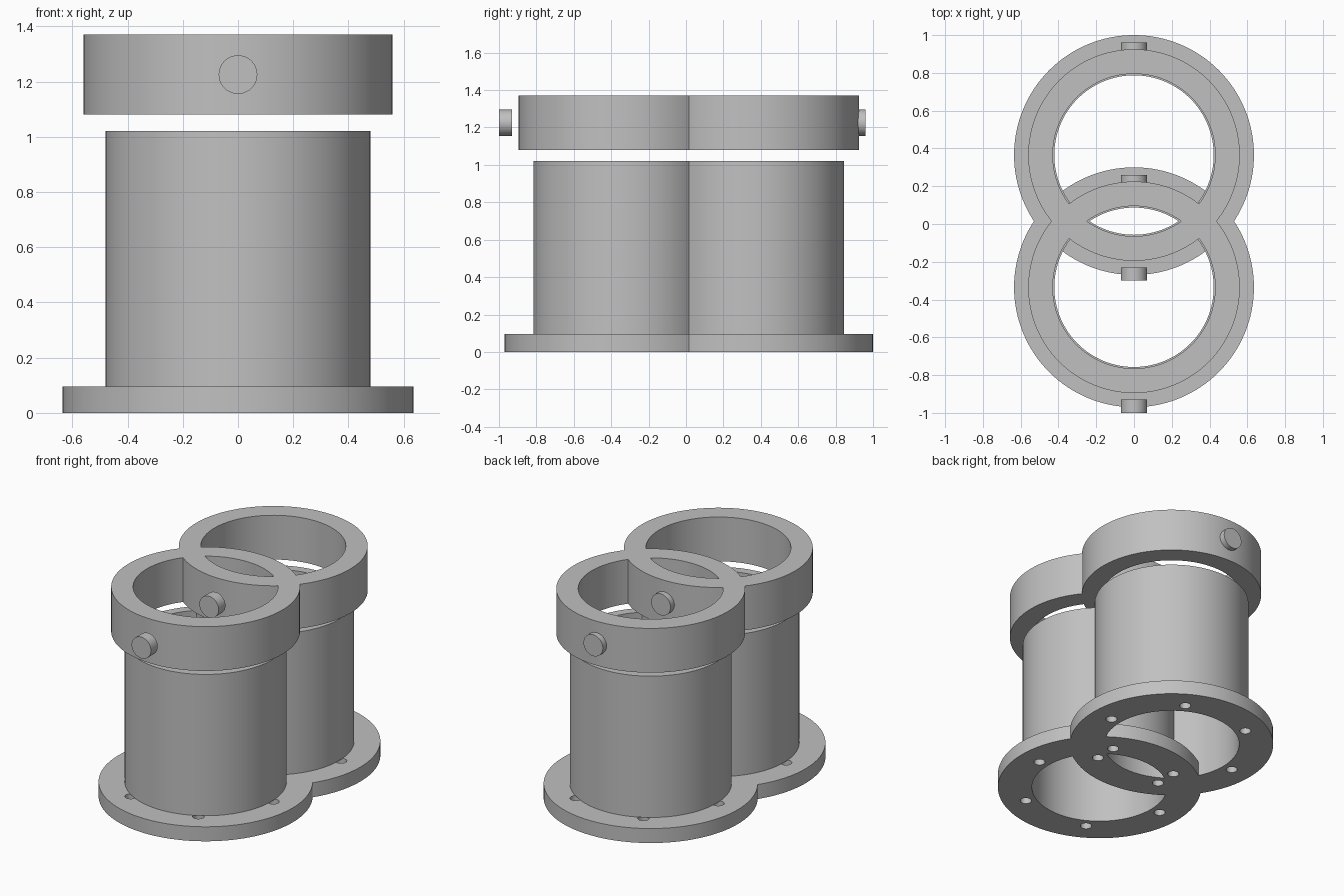
import bpy, bmesh, math
from mathutils import Matrix, Vector

cube = bpy.data.objects.get("Cube")
if cube:
    bpy.data.objects.remove(cube, do_unlink=True)

# One plain grey for everything
GREY = (0.53, 0.53, 0.53, 1)
grey = bpy.data.materials.new("plain grey")
grey.use_nodes = True
grey.diffuse_color = GREY
grey.node_tree.nodes["Principled BSDF"].inputs["Base Color"].default_value = GREY

SEGMENTS = 128
CENTRES = {"front": -0.335, "back": 0.365}
BORE = 0.422


def add_object(name, mesh):
    ob = bpy.data.objects.new(name, mesh)
    bpy.context.collection.objects.link(ob)
    return ob


def to_object(name, bm):
    bmesh.ops.recalc_face_normals(bm, faces=bm.faces)
    mesh = bpy.data.meshes.new(name)
    bm.to_mesh(mesh)
    bm.free()
    mesh.materials.append(grey)
    return add_object(name, mesh)


def hollow_ring(name, inner, outer, low, high):
    """Rectangular section swept around the vertical axis."""
    bm = bmesh.new()
    section = [(inner, low), (outer, low), (outer, high), (inner, high)]
    loops = []
    for i in range(SEGMENTS):
        a = math.tau * i / SEGMENTS
        loops.append([bm.verts.new((r * math.cos(a), r * math.sin(a), z)) for r, z in section])
    for i in range(SEGMENTS):
        here, there = loops[i], loops[(i + 1) % SEGMENTS]
        for j in range(4):
            k = (j + 1) % 4
            bm.faces.new((here[j], there[j], there[k], here[k]))
    return to_object(name, bm)


def cylinders(name, radius, length, places, turn=Matrix()):
    """Equal solid cylinders centred on the given places."""
    bm = bmesh.new()
    for p in places:
        bmesh.ops.create_cone(bm, cap_ends=True, segments=40, radius1=radius, radius2=radius,
                              depth=length, matrix=Matrix.Translation(p) @ turn)
    return to_object(name, bm)


def activate(ob):
    bpy.ops.object.select_all(action='DESELECT')
    ob.select_set(True)
    bpy.context.view_layer.objects.active = ob


# Base flange, tube and raised collar
flange = hollow_ring("front_flange", BORE, 0.635, 0, 0.095)
tube = hollow_ring("front_tube", BORE, 0.48, 0.095, 1.02)
collar = hollow_ring("front_collar", 0.43, 0.56, 1.08, 1.37)

# Six bolt holes drilled through the flange
bolts = [Vector((0.49 * math.cos(i * math.pi / 3), 0.49 * math.sin(i * math.pi / 3), 0.05))
         for i in range(6)]
drill = cylinders("bolt_hole_cutter", 0.035, 0.3, bolts)
drill.hide_render = True
cut = flange.modifiers.new("bolt_holes", 'BOOLEAN')
cut.operation = 'DIFFERENCE'
cut.solver = 'EXACT'
cut.object = drill
activate(flange)
bpy.ops.object.modifier_apply(modifier=cut.name)
bpy.data.objects.remove(drill, do_unlink=True)

# Round pins on the front and rear of the collar
pins = cylinders("front_collar_pins", 0.07, 0.07,
                 [Vector((0, -0.63, 1.225)), Vector((0, 0.56, 1.225))],
                 Matrix.Rotation(math.pi / 2, 4, 'X'))

# Smooth the curved walls, then repeat the assembly at the back
for ob in (flange, tube, collar, pins):
    activate(ob)
    bpy.ops.object.shade_smooth_by_angle(angle=math.radians(30))
    ob.location.y = CENTRES["front"]
    twin = add_object(ob.name.replace("front", "back", 1), ob.data)
    twin.location.y = CENTRES["back"]
